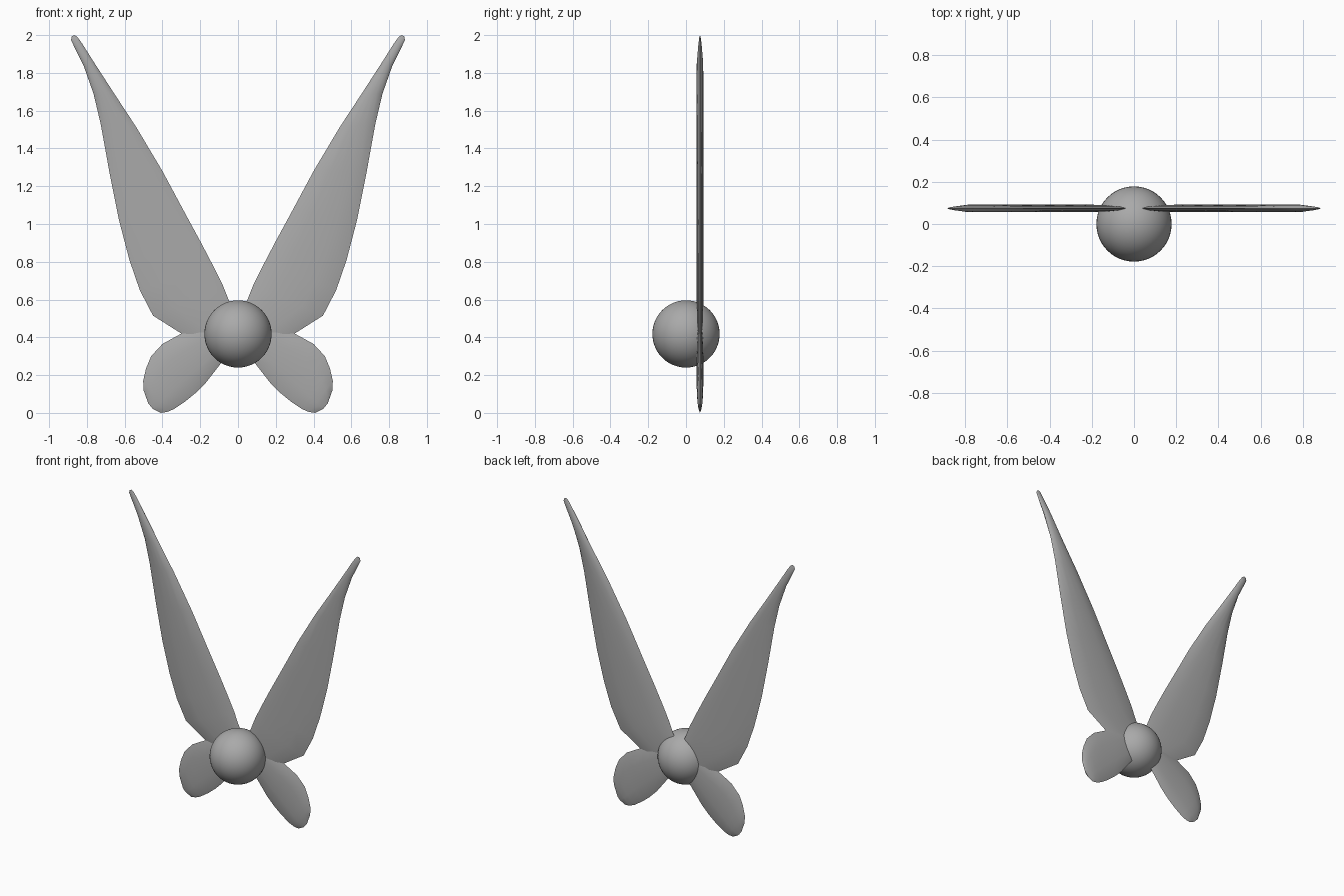
import bpy, bmesh

if "Cube" in bpy.data.objects:
    bpy.data.objects.remove(bpy.data.objects["Cube"])

WING_Y, HALF_THICK = 0.074, 0.018

grey = bpy.data.materials.new("mid grey")
grey.diffuse_color = (0.4, 0.4, 0.4, 1)
grey.use_nodes = True
grey.node_tree.nodes["Principled BSDF"].inputs["Base Color"].default_value = grey.diffuse_color

# Round body
bpy.ops.mesh.primitive_uv_sphere_add(segments=48, ring_count=24, radius=0.178,
                                     location=(0, 0, 0.418))
body = bpy.context.object
body.name = "body"
body.data.materials.append(grey)
bpy.ops.object.shade_smooth()

# Lens-shaped cross-section: position across the wing, relative thickness
LENS = [(0, 0), (0.12, 0.6), (0.3, 0.9), (0.5, 1), (0.7, 0.9), (0.88, 0.6), (1, 0)]
LOOP = LENS + [(u, -h) for u, h in LENS[-2:0:-1]]


def wing(name, stations):
    """Loft lens sections between two edge points and mirror the wing over x."""
    bm = bmesh.new()
    rings = []
    for ax, az, bx, bz, t in stations:
        rings.append([bm.verts.new((ax + (bx - ax) * u, WING_Y + h * t * HALF_THICK,
                                    az + (bz - az) * u)) for u, h in LOOP])
    n = len(LOOP)
    for r, s in zip(rings, rings[1:]):
        for i in range(n):
            j = (i + 1) % n
            bm.faces.new((r[i], r[j], s[j], s[i]))
    bm.faces.new(rings[0])
    bm.faces.new(rings[-1])
    bmesh.ops.recalc_face_normals(bm, faces=bm.faces)
    me = bpy.data.meshes.new(name)
    bm.to_mesh(me)
    bm.free()
    me.materials.append(grey)
    ob = bpy.data.objects.new(name, me)
    bpy.context.collection.objects.link(ob)
    ob.modifiers.new("Mirror", 'MIRROR').use_mirror_merge = False
    bpy.ops.object.select_all(action='DESELECT')
    ob.select_set(True)
    bpy.context.view_layer.objects.active = ob
    bpy.ops.object.shade_smooth_by_angle(angle=0.7)


# Long upper wings: inner edge x, z, outer edge x, z, thickness
wing("upper_wings", [
    (0.035, 0.57, 0.12, 0.31, 0.5),
    (0.05, 0.60, 0.30, 0.42, 0.9),
    (0.08, 0.675, 0.45, 0.515, 1),
    (0.135, 0.785, 0.52, 0.65, 1),
    (0.195, 0.90, 0.575, 0.81, 1),
    (0.29, 1.075, 0.63, 1.02, 1),
    (0.40, 1.28, 0.68, 1.27, 1),
    (0.54, 1.515, 0.727, 1.53, 1),
    (0.655, 1.69, 0.765, 1.69, 1),
    (0.765, 1.86, 0.818, 1.84, 0.95),
    (0.825, 1.955, 0.868, 1.94, 0.5),
    (0.85, 1.99, 0.884, 1.975, 0.25),
    (0.865, 2.0, 0.88, 1.993, 0.05)])

# Short lower wings: upper edge x, z, lower edge x, z, thickness
wing("lower_wings", [
    (0.06, 0.52, 0.03, 0.34, 0.5),
    (0.18, 0.47, 0.10, 0.25, 0.9),
    (0.30, 0.42, 0.17, 0.16, 1),
    (0.40, 0.365, 0.225, 0.105, 1),
    (0.46, 0.30, 0.28, 0.06, 1),
    (0.487, 0.235, 0.34, 0.02, 0.95),
    (0.502, 0.17, 0.375, 0.005, 0.8),
    (0.50, 0.12, 0.41, 0.0, 0.5),
    (0.475, 0.05, 0.45, 0.02, 0.15)])
